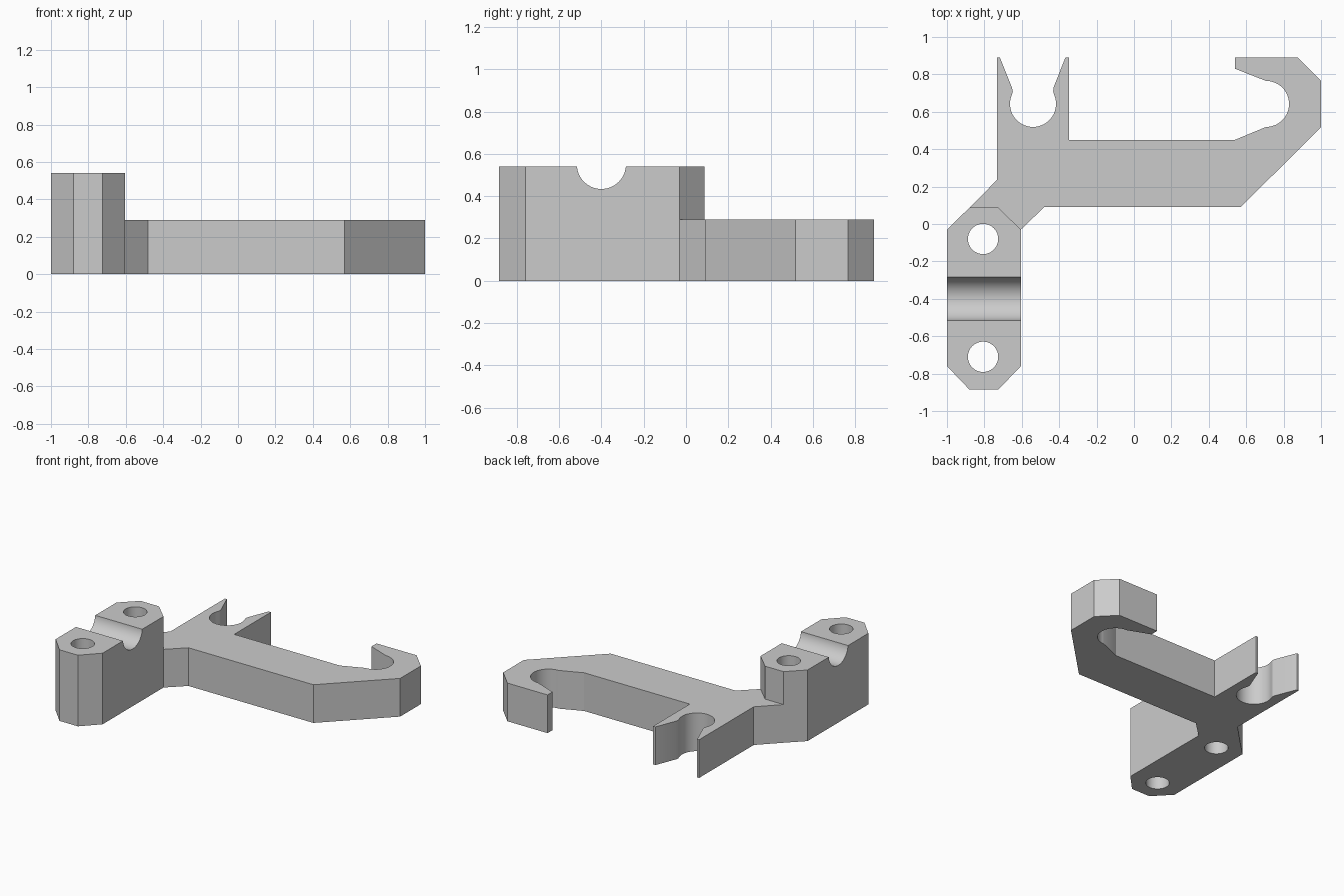
import bpy, bmesh
from math import cos, sin, radians

cube = bpy.data.objects.get("Cube")
if cube:
    bpy.data.objects.remove(cube, do_unlink=True)

grey = bpy.data.materials.new("plain grey")
grey.use_nodes = True
colour = (0.6, 0.6, 0.6, 1)
grey.diffuse_color = colour
grey.node_tree.nodes["Principled BSDF"].inputs["Base Color"].default_value = colour


def arc(cx, cy, r, start, end, steps=32):
    angles = [radians(start + (end - start) * i / steps) for i in range(steps + 1)]
    return [(cx + r * cos(a), cy + r * sin(a)) for a in angles]


def prism(name, outline, low, high, axis="z"):
    """Extrude an outline along z, or a (y, z) outline along x."""
    place = (lambda p, h: (p[0], p[1], h)) if axis == "z" else (lambda p, h: (h, p[0], p[1]))
    bm = bmesh.new()
    face = bm.faces.new([bm.verts.new(place(p, low)) for p in outline])
    new = bmesh.ops.extrude_face_region(bm, geom=[face])["geom"]
    for v in new:
        if isinstance(v, bmesh.types.BMVert):
            v.co["xyz".index(axis)] = high
    bmesh.ops.recalc_face_normals(bm, faces=bm.faces)
    mesh = bpy.data.meshes.new(name)
    bm.to_mesh(mesh)
    bm.free()
    mesh.materials.append(grey)
    obj = bpy.data.objects.new(name, mesh)
    bpy.context.collection.objects.link(obj)
    return obj


def combine(target, other, operation):
    mod = target.modifiers.new(operation.lower(), "BOOLEAN")
    mod.operation, mod.solver, mod.object = operation, "EXACT", other
    bpy.context.view_layer.objects.active = target
    bpy.ops.object.modifier_apply(modifier=mod.name)
    bpy.data.objects.remove(other, do_unlink=True)


# Tall clamp block with chamfered corners
bracket = prism("clamp_bracket", [
    (-1, -0.76), (-0.88, -0.885), (-0.725, -0.885), (-0.605, -0.76),
    (-0.605, -0.03), (-0.725, 0.087), (-0.88, 0.087), (-1, -0.03)], 0, 0.54)

# Low arm: neck, spring clip, bar and open hook
clip = arc(-0.54, 0.642, 0.123, 157, 383)
hook = arc(0.706, 0.642, 0.123, -90, 90)
arm = prism("arm", [
    (-0.88, 0.087), (-0.733, 0.235), (-0.733, 0.89), (-0.717, 0.89),
    (-0.653, 0.73), (-0.648, 0.71), *clip, (-0.432, 0.71), (-0.43, 0.73),
    (-0.367, 0.89), (-0.347, 0.89), (-0.347, 0.45), (0.54, 0.45), *hook,
    (0.54, 0.83), (0.54, 0.89), (0.877, 0.89), (1, 0.765), (1, 0.517),
    (0.57, 0.09), (-0.48, 0.09), (-0.605, -0.03), (-0.75, -0.03)], 0, 0.29)
combine(bracket, arm, "UNION")

# Two screw holes and the round groove across the top
for y in (-0.08, -0.71):
    combine(bracket, prism("hole", arc(-0.807, y, 0.081, 0, 354.375, 63), -0.1, 0.7), "DIFFERENCE")
groove = prism("groove", arc(-0.4, 0.55, 0.116, 0, 354.375, 63), -1.1, -0.5, "x")
combine(bracket, groove, "DIFFERENCE")

bracket.select_set(True)
bpy.context.view_layer.objects.active = bracket
bpy.ops.object.shade_smooth_by_angle(angle=radians(20))
